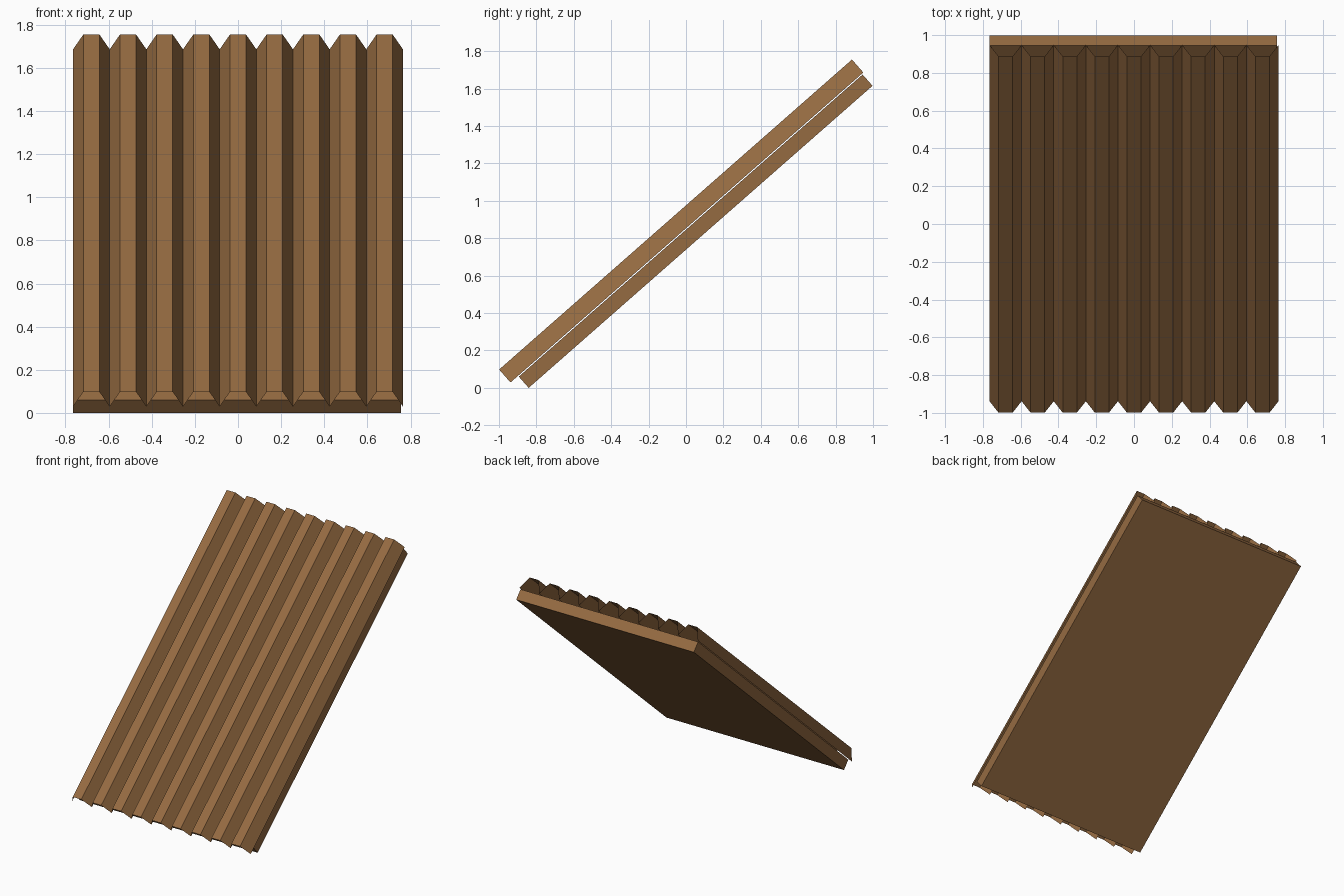
import bpy
import bmesh
from math import radians
from mathutils import Matrix

cube = bpy.data.objects.get("Cube")
if cube:
    bpy.data.objects.remove(cube, do_unlink=True)

# One flat brown for everything
brown = bpy.data.materials.new("wood_brown")
brown.use_nodes = True
brown.diffuse_color = (0.3, 0.145, 0.053, 1)
brown.node_tree.nodes["Principled BSDF"].inputs["Base Color"].default_value = brown.diffuse_color

# Local frame: y runs up the slope, z is the roof normal
SLOPE = Matrix.Rotation(radians(41.3), 4, 'X')


def add_part(name, bm):
    bm.transform(SLOPE)
    mesh = bpy.data.meshes.new(name)
    bm.to_mesh(mesh)
    bm.free()
    mesh.materials.append(brown)
    obj = bpy.data.objects.new(name, mesh)
    bpy.context.collection.objects.link(obj)
    return obj


# Backing board
bm = bmesh.new()
bmesh.ops.create_cube(bm, size=1)
low, high, bottom, top = -0.632, 1.815, 0.555, 0.635
bmesh.ops.scale(bm, verts=bm.verts, vec=(1.522, high - low, top - bottom))
bmesh.ops.translate(bm, verts=bm.verts,
                    vec=(-0.004, (low + high) / 2, (bottom + top) / 2))
add_part("backing_board", bm)

# Corrugated sheet: open trapezoid ridges meeting in sharp valleys
RIDGES = 9
HALF_WIDTH = 0.765
FLAT = 0.037
VALLEY, CREST = 0.641, 0.733
pitch = 2 * HALF_WIDTH / RIDGES

profile = [(-HALF_WIDTH, VALLEY)]
for i in range(RIDGES):
    centre = -HALF_WIDTH + (i + 0.5) * pitch
    profile += [(centre - FLAT, CREST), (centre + FLAT, CREST),
                (centre + pitch / 2, VALLEY)]

bm = bmesh.new()
front = [bm.verts.new((x, -0.686, z)) for x, z in profile]
back = [bm.verts.new((x, 1.825, z)) for x, z in profile]
for i in range(len(profile) - 1):
    bm.faces.new((front[i], front[i + 1], back[i + 1], back[i]))
add_part("corrugated_sheet", bm)
